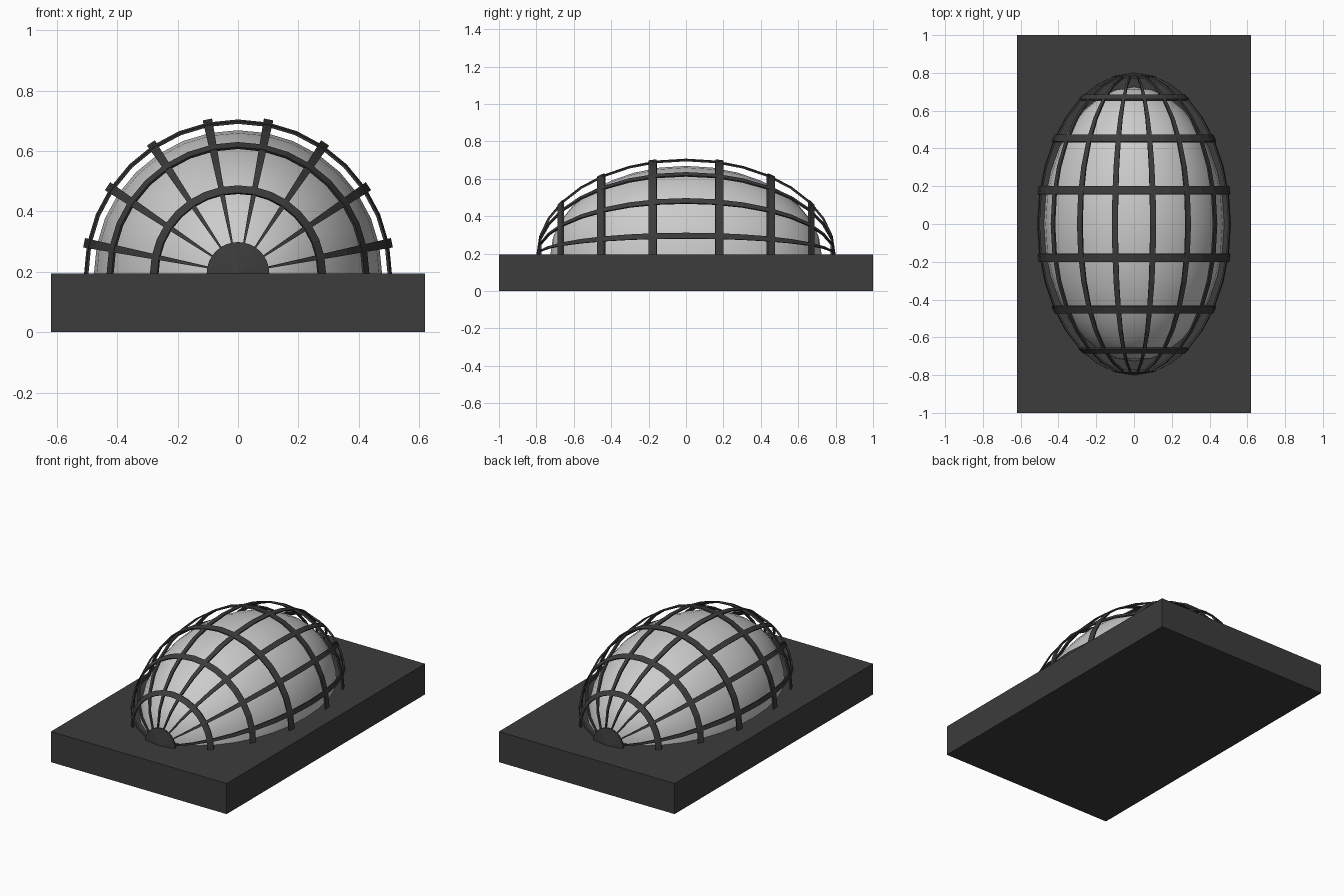
import bpy, bmesh
from math import sin, cos, radians
from mathutils import Matrix, Vector

if "Cube" in bpy.data.objects:
    bpy.data.objects.remove(bpy.data.objects["Cube"])

BASE_TOP = 0.195
RX, RY = 0.52, 0.80          # outer cage radii: across / along
INNER = 0.984                # inner cage surface as a fraction of outer

dark = bpy.data.materials.new("dark_metal")
dark.diffuse_color = (0.045, 0.045, 0.045, 1)
dark.use_nodes = True
dark.node_tree.nodes["Principled BSDF"].inputs["Base Color"].default_value = dark.diffuse_color


def make_object(name, bm, mat=None):
    bmesh.ops.recalc_face_normals(bm, faces=bm.faces)
    me = bpy.data.meshes.new(name)
    bm.to_mesh(me)
    bm.free()
    ob = bpy.data.objects.new(name, me)
    bpy.context.collection.objects.link(ob)
    if mat:
        me.materials.append(mat)
    return ob


def on_cage(lat, lon, s=1.0):
    a, b = radians(lat), radians(lon)
    return Vector((s * RX * cos(a) * cos(b), s * RY * sin(a),
                   BASE_TOP + s * RX * cos(a) * sin(b)))


def strip(bm, left, right):
    """Flat bar following two (lat, lon) edge lists on the cage."""
    rows = []
    for l, r in zip(left, right):
        rows.append([bm.verts.new(p) for p in (
            on_cage(*l), on_cage(*r), on_cage(*r, INNER), on_cage(*l, INNER))])
    for a, b in zip(rows, rows[1:]):
        for i in range(4):
            j = (i + 1) % 4
            bm.faces.new((a[i], a[j], b[j], b[i]))
    bm.faces.new(rows[0])
    bm.faces.new(rows[-1])


# base block
bm = bmesh.new()
bmesh.ops.create_cube(bm, size=1, matrix=Matrix.Translation((0, 0, BASE_TOP / 2))
                      @ Matrix.Diagonal((1.24, 2.0, BASE_TOP, 1)))
make_object("base", bm, dark)

# half ellipsoid glass dome, poles along y
bm = bmesh.new()
bmesh.ops.create_uvsphere(bm, u_segments=32, v_segments=16, radius=1,
                          matrix=Matrix.Translation((0, 0, BASE_TOP))
                          @ Matrix.Diagonal((0.477, 0.725, 0.474, 1))
                          @ Matrix.Rotation(radians(90), 4, 'X'))
bmesh.ops.bisect_plane(bm, geom=bm.verts[:] + bm.edges[:] + bm.faces[:], dist=1e-5,
                       plane_co=(0, 0, BASE_TOP), plane_no=(0, 0, 1), clear_inner=True)
for f in bm.faces:
    f.smooth = True
make_object("glass_dome", bm)

# cage hoops running across the dome
bm = bmesh.new()
W = 1.6
lons = [i * 11.25 for i in range(17)]
for lat in (13, 34.8, 57.5):
    for s in (-1, 1):
        strip(bm, [(s * lat - W, lon) for lon in lons], [(s * lat + W, lon) for lon in lons])
make_object("cage_hoops", bm, dark)

# cage ribs running from end to end
bm = bmesh.new()
W = 1.75
lats = [-78.75 + i * 11.25 for i in range(15)]
for k in range(8):
    lon = 11.25 + 22.5 * k
    strip(bm, [(lat, lon - W) for lat in lats], [(lat, lon + W) for lat in lats])
make_object("cage_ribs", bm, dark)

# half-round caps closing both ends of the cage
bm = bmesh.new()
for s in (-1, 1):
    layers = []
    for k in (1.0, INNER):
        tip = bm.verts.new(on_cage(s * 90, 0, k))
        rim = [bm.verts.new(on_cage(s * 78.5, lon, k)) for lon in lons]
        for a, b in zip(rim, rim[1:]):
            bm.faces.new((tip, a, b))
        layers.append(rim + [tip])
    outer, inner = layers
    for i in range(len(outer)):
        j = (i + 1) % len(outer)
        bm.faces.new((outer[i], outer[j], inner[j], inner[i]))
make_object("cage_end_caps", bm, dark)
